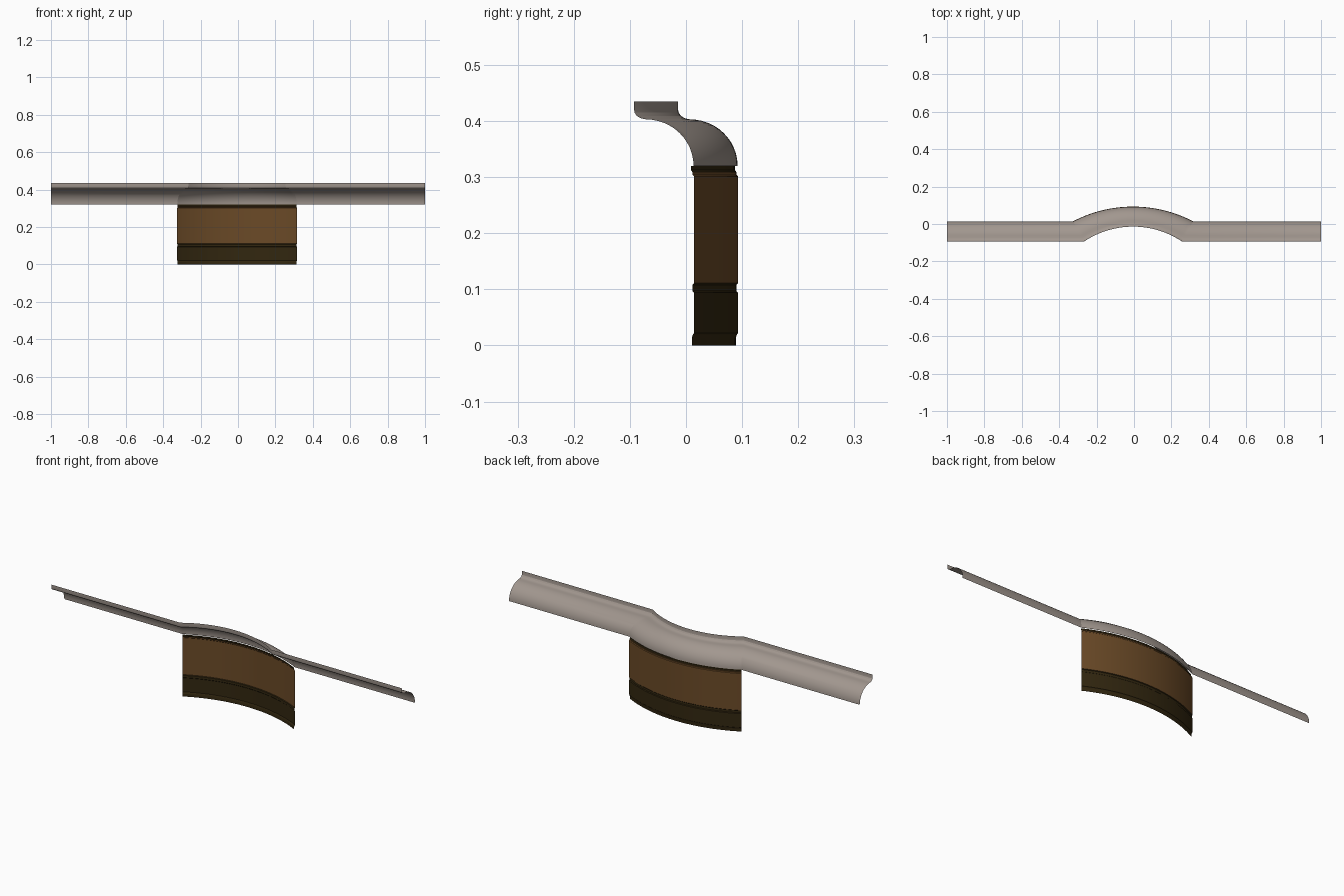
import bpy, bmesh, math

if "Cube" in bpy.data.objects:
    bpy.data.objects.remove(bpy.data.objects["Cube"])

BASE_Y, SAG, SHIFT = 0.0135, 0.0785, -0.005


def material(name, rgb):
    m = bpy.data.materials.new(name)
    m.diffuse_color = (*rgb, 1)
    m.use_nodes = True
    m.node_tree.nodes["Principled BSDF"].inputs["Base Color"].default_value = m.diffuse_color
    return m


plaster = material("warm grey plaster", (0.36, 0.31, 0.275))
brown = material("brown panel", (0.145, 0.068, 0.020))
dark = material("dark brown trim", (0.032, 0.020, 0.005))


def bay_path(d, full):
    """Plan curve at depth d in front of the wall: bowed bay, optional straight wings."""
    half = 0.32 - 0.06 * d / 0.106
    radius = (half ** 2 + SAG ** 2) / (2 * SAG)
    span = math.asin(half / radius)
    y0 = BASE_Y - d
    n = 40
    pts = []
    for i in range(n + 1):
        a = -span + 2 * span * i / n
        pts.append((SHIFT + radius * math.sin(a), y0 + SAG - radius * (1 - math.cos(a))))
    if full:
        pts = [(-1, y0)] + pts + [(1, y0)]
    return pts


def sweep(name, profile, full, mats, rule=lambda z: 0):
    """Sweep a (depth, height) profile along the bay path."""
    bm = bmesh.new()
    rows = [[bm.verts.new((x, y, z)) for x, y in bay_path(d, full)] for d, z in profile]
    for lo, hi in zip(rows, rows[1:]):
        for i in range(len(lo) - 1):
            f = bm.faces.new((lo[i], lo[i + 1], hi[i + 1], hi[i]))
            f.material_index = rule(f.calc_center_median().z)
    mesh = bpy.data.meshes.new(name)
    bm.to_mesh(mesh)
    bm.free()
    ob = bpy.data.objects.new(name, mesh)
    bpy.context.collection.objects.link(ob)
    for m in mats:
        mesh.materials.append(m)
    bpy.ops.object.select_all(action='DESELECT')
    ob.select_set(True)
    bpy.context.view_layer.objects.active = ob
    bpy.ops.object.shade_smooth_by_angle(angle=math.radians(20))
    return ob


# Ceiling cove: quarter round, small ogee and upright lip
cove = [(0.085 * (1 - math.cos(a)), 0.32 + 0.083 * math.sin(a))
        for a in (math.pi / 2 * i / 12 for i in range(13))]
cove += [(0.094, 0.405), (0.101, 0.409), (0.105, 0.415), (0.106, 0.420), (0.106, 0.435)]
sweep("ceiling_cove", cove, True, [plaster])

# Bowed wall panel with skirting, rail and top trim
wall = [(0.003, 0), (0.003, 0.014), (0.001, 0.020), (-0.001, 0.022), (-0.001, 0.094),
        (0.002, 0.097), (0.002, 0.108), (-0.001, 0.111), (-0.001, 0.301), (0.002, 0.304),
        (0.002, 0.309), (0.005, 0.313), (0.005, 0.320)]
sweep("bowed_wall", wall, False, [brown, dark],
      lambda z: 0 if 0.111 < z < 0.310 else 1)
